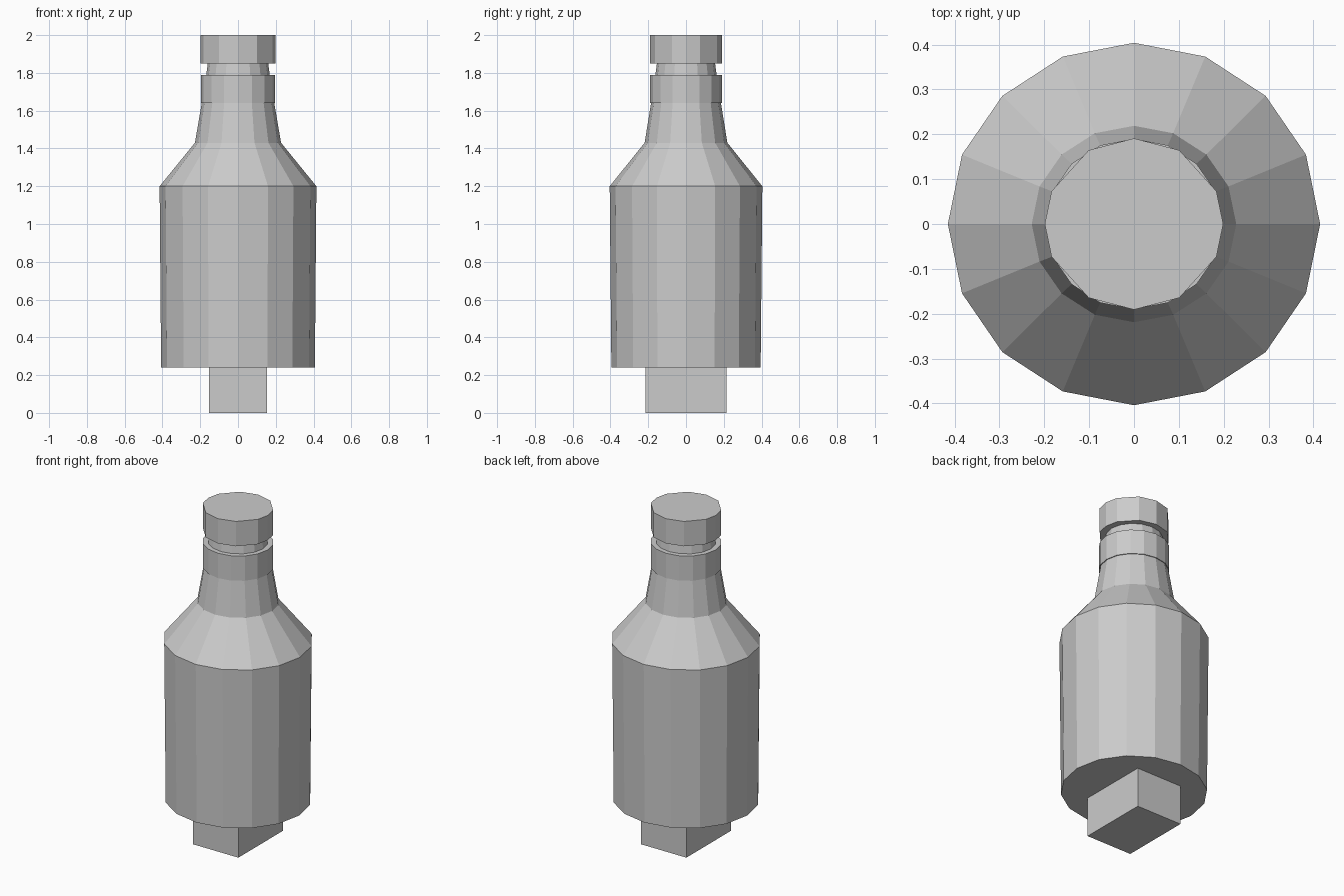
import bpy, bmesh, math

if "Cube" in bpy.data.objects:
    bpy.data.objects.remove(bpy.data.objects["Cube"])

grey = bpy.data.materials.new("plain_grey")
grey.diffuse_color = (0.6, 0.6, 0.6, 1)
grey.use_nodes = True
grey.node_tree.nodes["Principled BSDF"].inputs["Base Color"].default_value = grey.diffuse_color


def finish(name, bm):
    bmesh.ops.recalc_face_normals(bm, faces=bm.faces)
    mesh = bpy.data.meshes.new(name)
    bm.to_mesh(mesh)
    bm.free()
    mesh.materials.append(grey)
    obj = bpy.data.objects.new(name, mesh)
    bpy.context.collection.objects.link(obj)
    return obj


def lathe(name, profile, angles):
    """Capped, flat-faced loft through (rx, ry, z) rings."""
    bm = bmesh.new()
    rings = [[bm.verts.new((rx * math.cos(a), ry * math.sin(a), z)) for a in angles]
             for rx, ry, z in profile]
    n = len(angles)
    for low, high in zip(rings, rings[1:]):
        for i in range(n):
            j = (i + 1) % n
            bm.faces.new((low[i], low[j], high[j], high[i]))
    bm.faces.new(rings[0][::-1])
    bm.faces.new(rings[-1])
    return finish(name, bm)


sixteen = [math.tau * i / 16 for i in range(16)]
# Uneven twelve-sided outline of the cap, mirrored across both axes
cap_degrees = (0, 22.5, 59.5, 90, 120.5, 157.5, 180, 202.5, 239.5, 270, 300.5, 337.5)
twelve = [math.radians(d) for d in cap_degrees]

# Body and sloping shoulder
lathe("bottle_body", [(0.407, 0.395, 0.24), (0.415, 0.404, 1.2),
                      (0.228, 0.219, 1.43)], sixteen)
# Tapering neck
lathe("neck", [(0.228, 0.219, 1.43), (0.192, 0.185, 1.64)], sixteen)
# Collar around the neck
lathe("collar", [(0.197, 0.19, 1.64), (0.197, 0.19, 1.79)], sixteen)
# Recessed groove below the cap
lathe("groove", [(0.168, 0.162, 1.79), (0.16, 0.154, 1.85)], sixteen)
# Cap
lathe("cap", [(0.199, 0.191, 1.85), (0.199, 0.191, 2.0)], twelve)

# Rectangular peg underneath
bm = bmesh.new()
bmesh.ops.create_cube(bm, size=1)
for v in bm.verts:
    v.co = (v.co.x * 0.305, v.co.y * 0.428, (v.co.z + 0.5) * 0.24)
finish("base_peg", bm)
